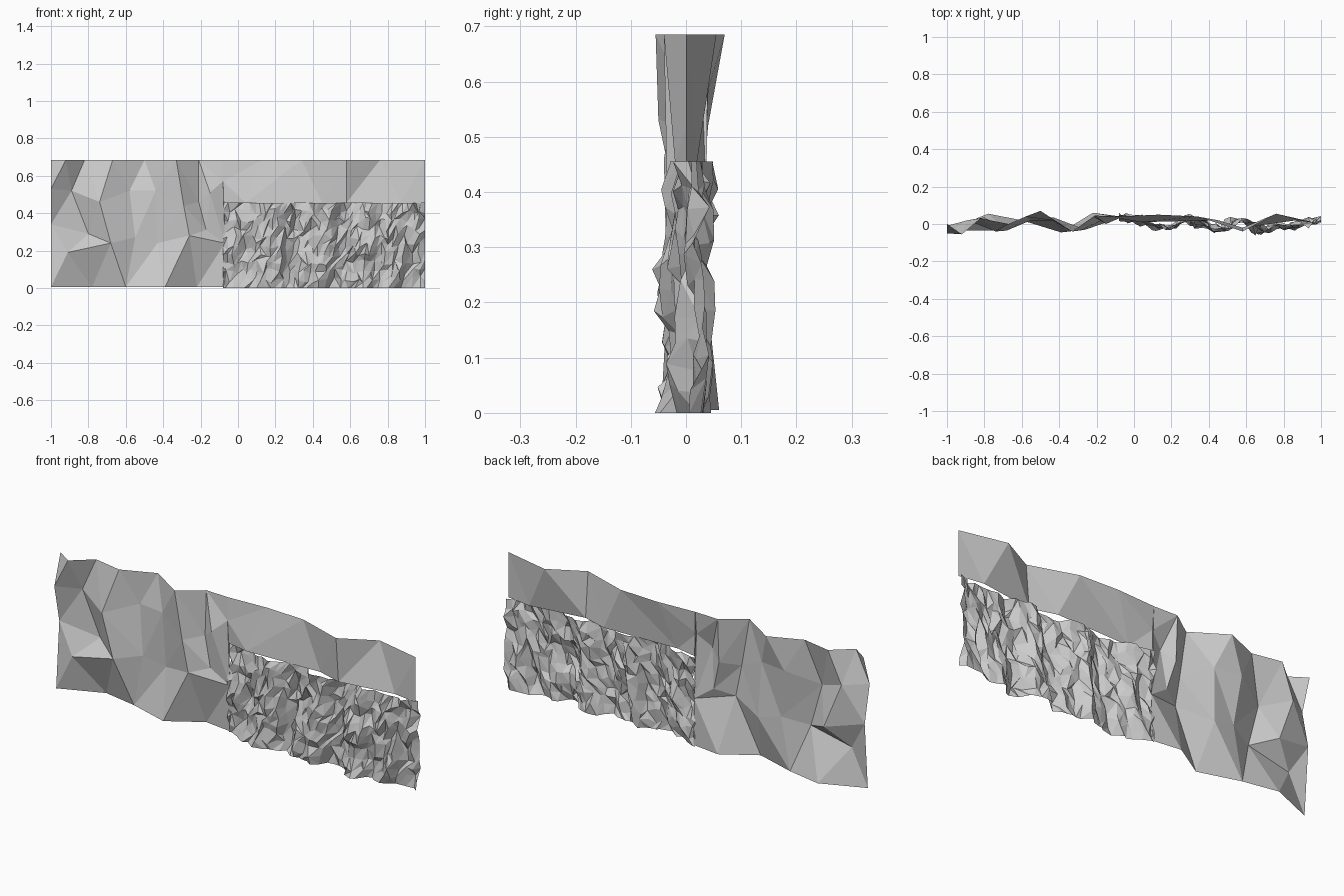
import bpy, random
from mathutils import Vector, noise
from mathutils.geometry import delaunay_2d_cdt

if "Cube" in bpy.data.objects:
    bpy.data.objects.remove(bpy.data.objects["Cube"])

random.seed(7)


def lerp_profile(pts, x):
    """Piecewise linear lookup in (x, value) pairs."""
    if x <= pts[0][0]:
        return pts[0][1]
    for (x0, v0), (x1, v1) in zip(pts, pts[1:]):
        if x <= x1:
            return v0 + (v1 - v0) * (x - x0) / (x1 - x0)
    return pts[-1][1]


def make_object(name, verts, faces):
    mesh = bpy.data.meshes.new(name)
    mesh.from_pydata(verts, [], faces)
    mesh.update()
    ob = bpy.data.objects.new(name, mesh)
    bpy.context.collection.objects.link(ob)
    return ob


def facet_sheet(name, rows):
    """Triangulate rows of (x, y[, height offset]) points, as seen from the front."""
    pts = [(p[0], p[1], z + (p[2] if len(p) > 2 else 0)) for z, row in rows for p in row]
    flat = [Vector((x, z)) for x, y, z in pts]
    _, _, faces, orig, _, _ = delaunay_2d_cdt(flat, [], [], 0, 1e-5)
    make_object(name, [pts[o[0]] for o in orig], faces)


# Coarse rock wall on the left: leaning ridges, front is -y
facet_sheet("coarse_cliff", [
    (0.685, [(-1, 0.0), (-0.92, -0.055), (-0.82, 0.03), (-0.67, 0.0), (-0.5, 0.07),
             (-0.33, -0.04), (-0.21, 0.045), (-0.08, 0.04)]),
    (0.48, [(-1, -0.05, 0.05), (-0.89, 0.02, 0.04), (-0.74, -0.04, -0.02),
            (-0.58, 0.04, 0.04), (-0.44, 0.02, 0.04), (-0.29, -0.035, -0.04),
            (-0.21, 0.035, -0.02), (-0.15, 0.0, 0.03), (-0.08, 0.03, 0.09)]),
    (0.24, [(-1, -0.01, 0.1), (-0.91, -0.035, -0.05), (-0.8, 0.035, 0.05),
            (-0.68, -0.035), (-0.55, 0.02, 0.03), (-0.43, 0.035), (-0.26, -0.03, 0.04),
            (-0.17, 0.02, 0.07), (-0.07, 0.035)]),
    (0.005, [(-1, -0.035), (-0.78, 0.055), (-0.6, 0.02), (-0.39, -0.045),
             (-0.22, 0.06), (-0.07, 0.04)]),
])

# Coarse strip running above the detailed rock
facet_sheet("upper_cliff_band", [
    (0.685, [(-0.08, 0.04), (0.13, 0.05), (0.34, 0.04), (0.58, -0.04),
             (0.76, 0.055), (1, 0.0)]),
    (0.57, [(-0.08, 0.03)]),
    (0.455, [(-0.08, 0.035), (0.04, 0.01), (0.45, 0.02), (0.58, -0.02),
             (0.87, 0.02), (1, 0.0)]),
])

# Finely broken rock face on the lower right: leaning slabs with steep steps between
NX, NZ, X0, X1, TOP = 38, 10, -0.08, 1.0, 0.455
depth = [(-0.12, 0.045), (0.0, 0.035), (0.13, -0.025), (0.22, 0.0), (0.28, 0.035),
         (0.43, -0.035), (0.49, -0.01), (0.55, 0.04), (0.66, -0.04), (0.76, -0.015),
         (0.87, -0.005), (0.93, 0.03), (1.0, 0.02)]
verts = []
for j in range(NZ + 1):
    for i in range(NX + 1):
        x, z = X0 + (X1 - X0) * i / NX, TOP * j / NZ
        if 0 < i < NX:
            edge = min(1, i / 3, (NX - i) / 3)
            x += random.uniform(-0.012, 0.012) + 0.12 * (z - 0.22) * edge
        if 0 < j < NZ:
            z += random.uniform(-0.018, 0.018)
        u = x - 0.15 * (z - 0.15)
        y = lerp_profile(depth, u)
        y += 0.04 * noise.noise(Vector((u * 16, z * 5, 3.7))) + random.uniform(-0.013, 0.013)
        if abs(x - 0.68) < 0.06 and abs(z - 0.23) < 0.07:
            y -= 0.015
        verts.append((x, max(-0.075, min(0.07, y)), z))
faces = []
for j in range(NZ):
    for i in range(NX):
        a = j * (NX + 1) + i
        b, c, d = a + 1, a + NX + 2, a + NX + 1
        if random.random() < 0.75:
            faces += [(a, b, c), (a, c, d)]
        else:
            faces += [(a, b, d), (b, c, d)]
make_object("detailed_rock_face", verts, faces)
